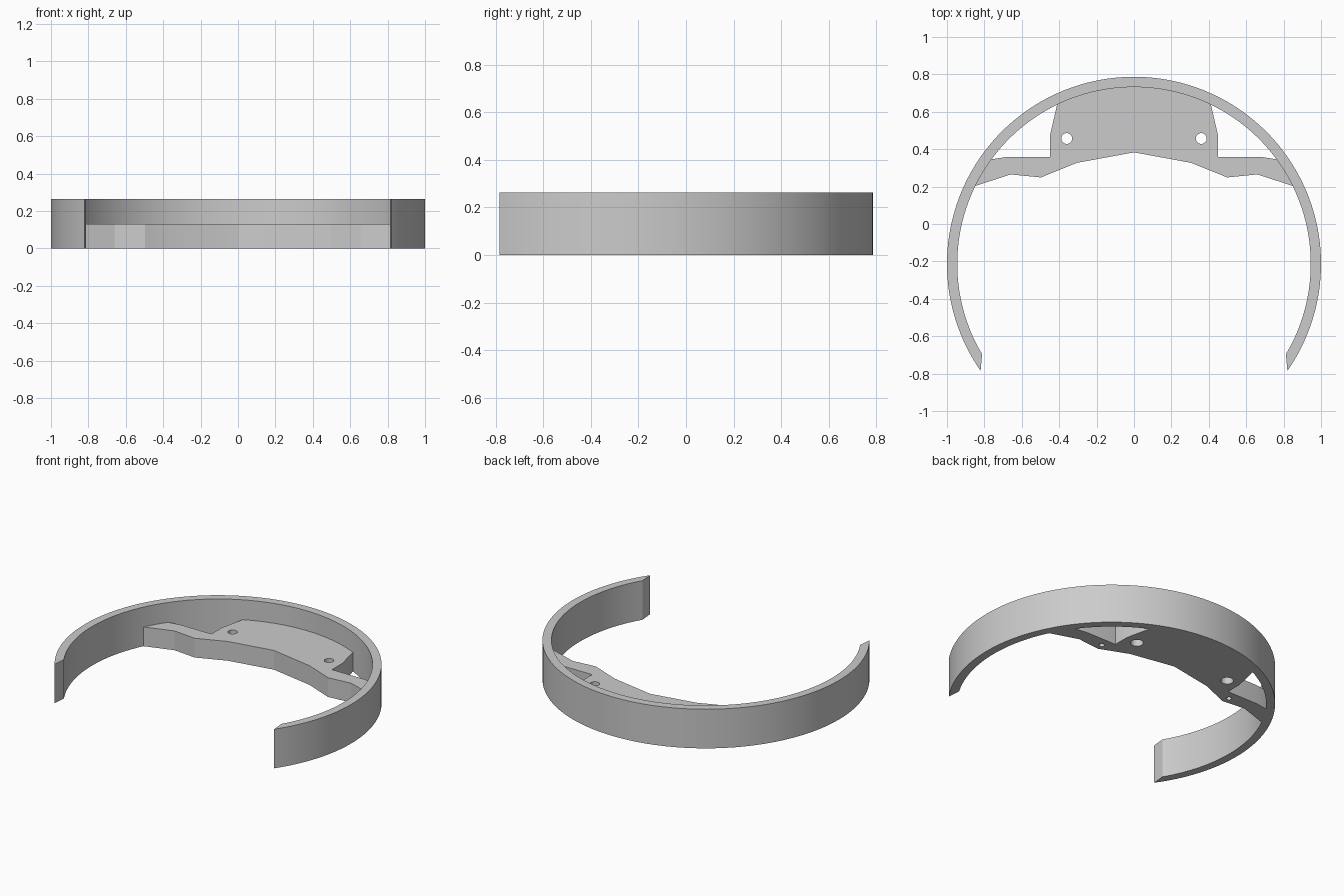
import bpy
import bmesh
from math import sin, cos, atan2, pi

cube = bpy.data.objects.get("Cube")
if cube:
    bpy.data.objects.remove(cube, do_unlink=True)

CENTRE_Y = -0.213
RING_HEIGHT = 0.264
PLATE_HEIGHT = 0.13

grey = bpy.data.materials.new("light_grey")
grey.use_nodes = True
grey.diffuse_color = (0.6, 0.6, 0.6, 1)
grey.node_tree.nodes["Principled BSDF"].inputs["Base Color"].default_value = (0.6, 0.6, 0.6, 1)


def arc(radius, start, end, steps):
    """Points on a circle about the ring centre."""
    angles = [start + (end - start) * i / steps for i in range(steps + 1)]
    return [(radius * cos(a), CENTRE_Y + radius * sin(a)) for a in angles]


def extrude_outline(name, outline, bottom, top):
    """Closed prism from a flat outline."""
    bm = bmesh.new()
    face = bm.faces.new([bm.verts.new((x, y, bottom)) for x, y in outline])
    result = bmesh.ops.extrude_face_region(bm, geom=[face])
    raised = [g for g in result["geom"] if isinstance(g, bmesh.types.BMVert)]
    bmesh.ops.translate(bm, verts=raised, vec=(0, 0, top - bottom))
    bmesh.ops.recalc_face_normals(bm, faces=bm.faces)
    mesh = bpy.data.meshes.new(name)
    bm.to_mesh(mesh)
    bm.free()
    mesh.materials.append(grey)
    obj = bpy.data.objects.new(name, mesh)
    bpy.context.collection.objects.link(obj)
    return obj


def combine(target, other, operation):
    """Apply an exact boolean and discard the helper."""
    mod = target.modifiers.new("boolean", "BOOLEAN")
    mod.object = other
    mod.operation = operation
    mod.solver = "EXACT"
    bpy.context.view_layer.objects.active = target
    bpy.ops.object.modifier_apply(modifier=mod.name)
    bpy.data.objects.remove(other, do_unlink=True)


def drill(target, x, y, radius, bottom, top):
    circle = [(x + radius * cos(2 * pi * i / 32), y + radius * sin(2 * pi * i / 32))
              for i in range(32)]
    cutter = extrude_outline("drill_cutter", circle, bottom, top)
    cutter.hide_render = True
    combine(target, cutter, "DIFFERENCE")


# Open ring with slanted ends
outer_end = atan2(-0.572, 0.82)
inner_end = atan2(-0.482, 0.81)
ring_outline = (arc(1.0, outer_end, pi - outer_end, 120)
                + arc(0.945, pi - inner_end, inner_end, 120))
ring = extrude_outline("open_ring", ring_outline, 0, RING_HEIGHT)

# Mounting plate with two side arms, its outer edges sunk into the ring
half = [(0.305, 0.327), (0.498, 0.249), (0.659, 0.265), (0.872, 0.196),
        (0.785, 0.342), (0.68, 0.359), (0.45, 0.359), (0.45, 0.47)]
back_start = atan2(0.873, 0.403)
plate_outline = ([(0, 0.383)] + half + arc(0.967, back_start, pi - back_start, 24)
                 + [(-x, y) for x, y in reversed(half)])
plate = extrude_outline("mounting_plate", plate_outline, 0, PLATE_HEIGHT)

# Screw holes, wider underneath, and small blind holes in the arms
for side in (-1, 1):
    drill(plate, side * 0.36, 0.457, 0.029, -0.1, 0.3)
    drill(plate, side * 0.36, 0.457, 0.039, -0.1, 0.065)
    drill(plate, side * 0.508, 0.298, 0.017, -0.1, 0.08)

# Join into one solid bracket
combine(ring, plate, "UNION")
ring.name = "ring_bracket"
bpy.ops.object.select_all(action="DESELECT")
ring.select_set(True)
bpy.context.view_layer.objects.active = ring
bpy.ops.object.shade_smooth_by_angle(angle=0.3)
